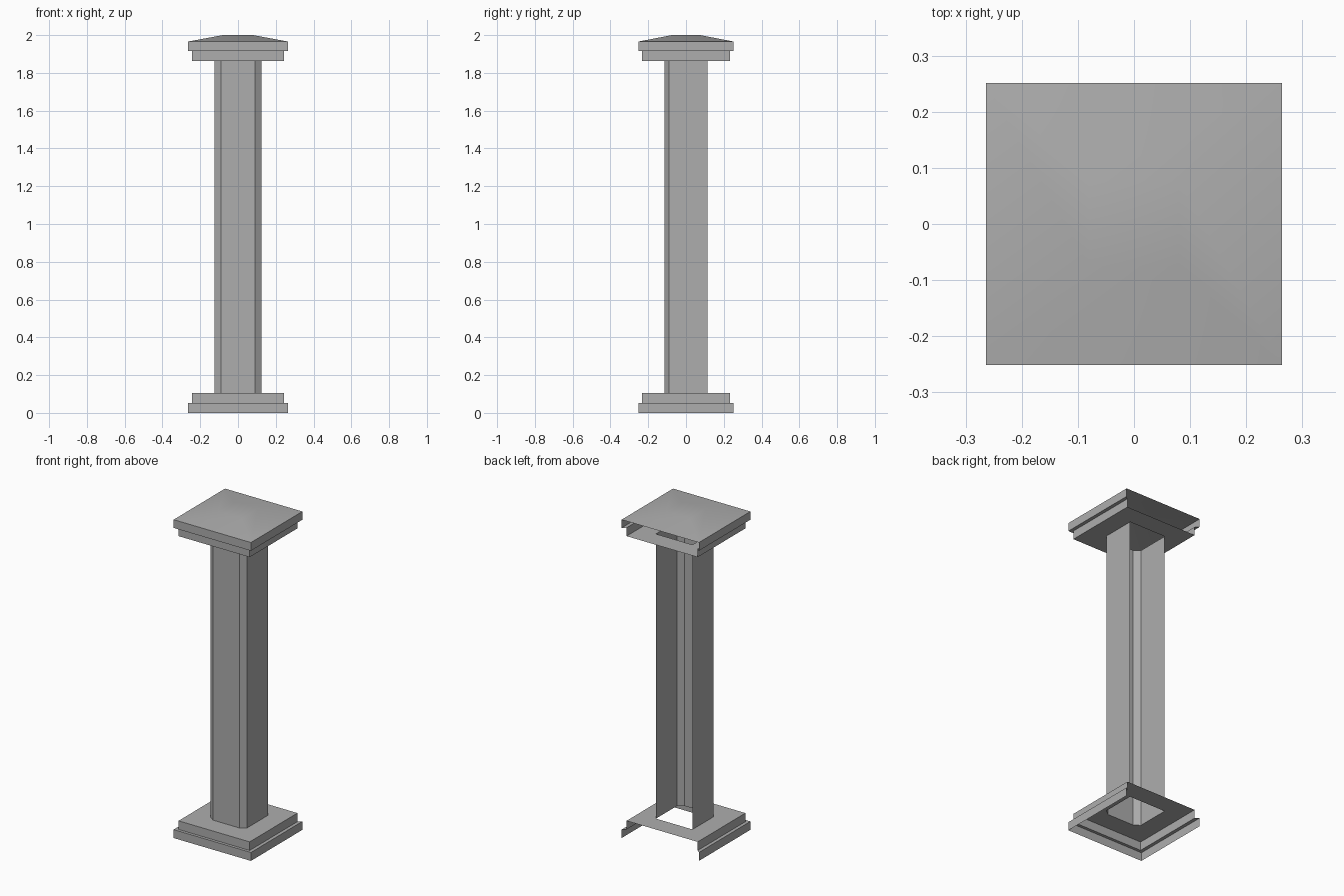
import bpy, bmesh, math

if "Cube" in bpy.data.objects:
    bpy.data.objects.remove(bpy.data.objects["Cube"])

# Half sizes of the two plinth steps and the roof's flat top
WIDE, NARROW, PEAK = (0.264, 0.251), (0.243, 0.233), (0.08, 0.075)
SHAFT_BOTTOM, SHAFT_TOP = 0.105, 1.863
# Shaft plan: open at the back, chamfered at the front corners
SHAFT = [(-0.125, 0.115), (-0.125, -0.09), (-0.09, -0.115),
         (0.09, -0.115), (0.125, -0.09), (0.125, 0.115)]

stone = bpy.data.materials.new("dark_stone")
stone.diffuse_color = (0.42, 0.42, 0.42, 1)
stone.use_nodes = True
stone.node_tree.nodes["Principled BSDF"].inputs["Base Color"].default_value = stone.diffuse_color


def rect(size):
    x, y = size
    return [(-x, y), (-x, -y), (x, -y), (x, y)]


def ring(bm, plan, z):
    return [bm.verts.new((x, y, z)) for x, y in plan]


def strips(bm, rings, closed=False):
    """Walls between stacked rings; the back stays open unless closed."""
    for a, b in zip(rings, rings[1:]):
        n = len(a)
        for i in range(n if closed else n - 1):
            j = (i + 1) % n
            bm.faces.new((a[i], a[j], b[j], b[i]))


def holed_plate(bm, r, z, up):
    """Plate from a rectangular ring to a shaft-shaped hole."""
    s = ring(bm, SHAFT, z)
    faces = [(r[0], r[1], s[1], s[0]), (r[1], s[2], s[1]),
             (r[1], r[2], s[3], s[2]), (r[2], s[4], s[3]),
             (r[2], r[3], s[5], s[4]), (r[3], r[0], s[0], s[5])]
    for f in faces:
        bm.faces.new(f if up else f[::-1])


def finish(bm, name):
    mesh = bpy.data.meshes.new(name)
    bm.to_mesh(mesh)
    bm.free()
    mesh.materials.append(stone)
    ob = bpy.data.objects.new(name, mesh)
    bpy.context.collection.objects.link(ob)
    bpy.ops.object.select_all(action='DESELECT')
    ob.select_set(True)
    bpy.context.view_layer.objects.active = ob
    bpy.ops.object.shade_smooth_by_angle()
    return ob


# Stepped base
bm = bmesh.new()
rings = [ring(bm, rect(s), z) for s, z in
         [(WIDE, 0), (WIDE, 0.052), (NARROW, 0.052), (NARROW, SHAFT_BOTTOM)]]
strips(bm, rings)
holed_plate(bm, rings[-1], SHAFT_BOTTOM, True)
finish(bm, "base")

# Shaft, with crisp panel edges
bm = bmesh.new()
strips(bm, [ring(bm, SHAFT, SHAFT_BOTTOM), ring(bm, SHAFT, SHAFT_TOP)])
shaft = finish(bm, "shaft")
split = shaft.modifiers.new("crisp_edges", 'EDGE_SPLIT')
split.split_angle = math.radians(30)

# Stepped capital with a low hipped roof
bm = bmesh.new()
rings = [ring(bm, rect(s), z) for s, z in
         [(NARROW, SHAFT_TOP), (NARROW, 1.915), (WIDE, 1.915), (WIDE, 1.966)]]
strips(bm, rings)
holed_plate(bm, rings[0], SHAFT_TOP, False)
peak = ring(bm, rect(PEAK), 2.0)
strips(bm, [rings[-1], peak], closed=True)
bm.faces.new(peak)
finish(bm, "capital")
